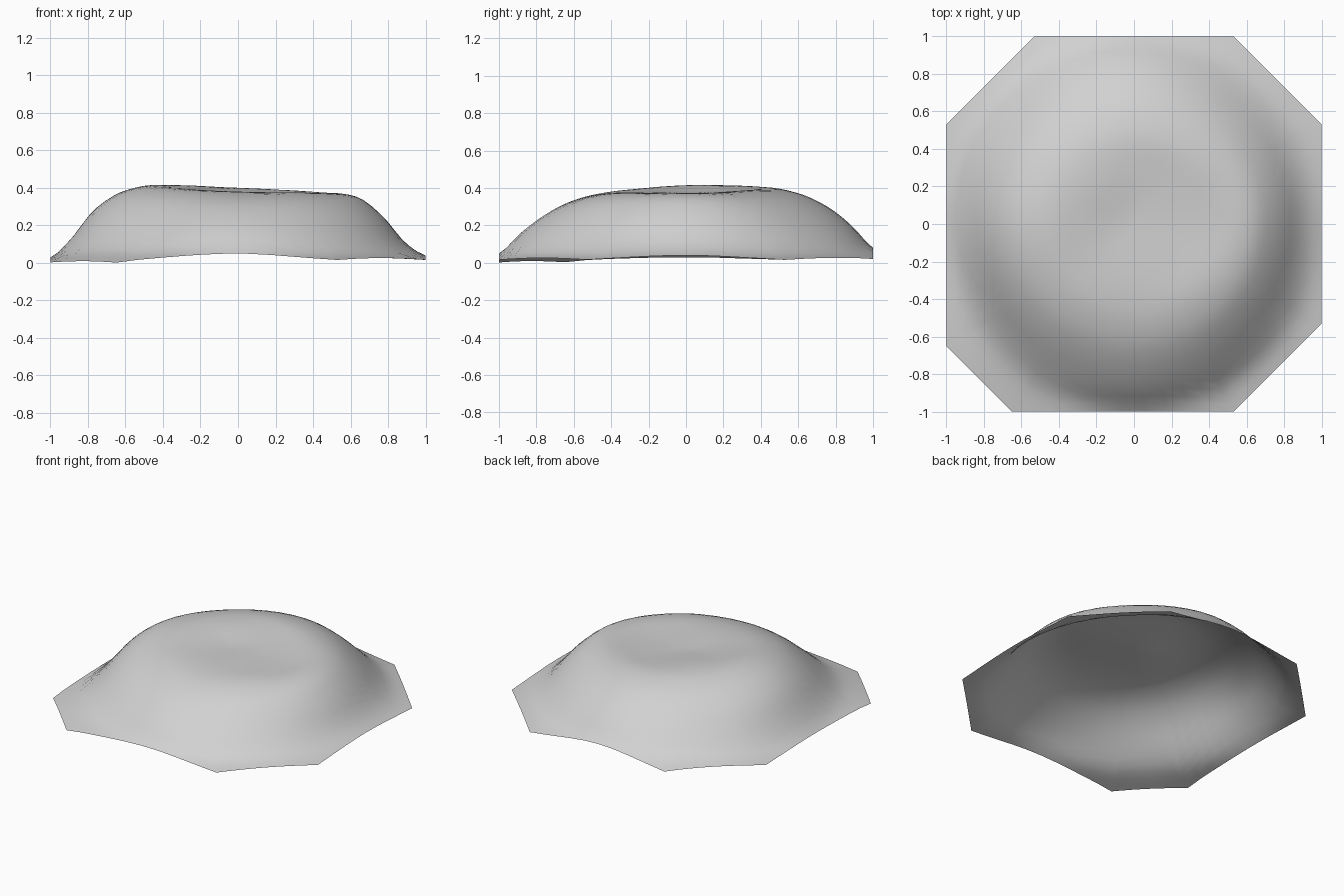
import bpy, bmesh, math
from mathutils import Vector

old = bpy.data.objects.get("Cube")
if old:
    bpy.data.objects.remove(old, do_unlink=True)

# Material
grey = bpy.data.materials.new("light grey")
grey.use_nodes = True
grey.diffuse_color = (0.64, 0.64, 0.64, 1)
grey.node_tree.nodes["Principled BSDF"].inputs["Base Color"].default_value = (0.64, 0.64, 0.64, 1)

# Outline, counter-clockwise from the left rear corner
OUTLINE = [(1, .53), (.53, 1), (-.53, 1), (-1, .53),
           (-1, -.65), (-.65, -1), (.53, -1), (1, -.53)]
# Heights at growing radii, one profile per eighth of a turn from +x
CENTRE = .375
RADII = [0, .3, .45, .55, .66, .78, .89, 1, 1.2]
PROFILES = [
    [.37, .37, .37, .34, .24, .11, .04, .005],
    [.38, .385, .37, .325, .235, .13, .05, .005],
    [.395, .40, .385, .35, .285, .195, .08, 0],
    [.41, .41, .39, .345, .26, .155, .06, .005],
    [.405, .415, .40, .36, .27, .13, .03, .005],
    [.39, .39, .37, .325, .24, .14, .06, 0],
    [.38, .37, .35, .31, .24, .155, .05, 0],
    [.375, .375, .36, .32, .235, .135, .05, .005],
]
SIDE_CUTS = 10
RINGS = 24


def hermite(a, b, slope_a, slope_b, u):
    """Cubic blend from a to b."""
    s = u * u * (3 - 2 * u)
    return a + (b - a) * s + u * (1 - u) * ((1 - u) * slope_a - u * slope_b)


def profile_height(index, radius):
    """Smooth height along one profile, level at the centre."""
    zs = [CENTRE] + PROFILES[index % len(PROFILES)]
    last = len(zs) - 1
    i = next(k for k in range(last) if radius <= RADII[k + 1])

    def slope(k):
        if k == 0:
            return 0
        b = min(k + 1, last)
        return (zs[b] - zs[k - 1]) / (RADII[b] - RADII[k - 1])

    w = RADII[i + 1] - RADII[i]
    return hermite(zs[i], zs[i + 1], w * slope(i), w * slope(i + 1),
                   (radius - RADII[i]) / w)


def height(p):
    """Blend the neighbouring profiles around this direction."""
    turn = (math.atan2(p.y, p.x) % math.tau) / math.tau * len(PROFILES)
    i = int(turn)
    a, b, c, d = (profile_height(i + k, p.length) for k in (-1, 0, 1, 2))
    return hermite(b, c, (c - a) / 2, (d - b) / 2, turn - i)


# Rim points along the straight outline sides
rim = []
for k, corner in enumerate(OUTLINE):
    a, b = Vector(corner), Vector(OUTLINE[(k + 1) % len(OUTLINE)])
    rim += [a.lerp(b, j / SIDE_CUTS) for j in range(SIDE_CUTS)]

# Open domed sheet made of rings from the centre to the rim
bm = bmesh.new()
middle = bm.verts.new((0, 0, CENTRE))
rings = []
for r in range(1, RINGS + 1):
    points = [p * (r / RINGS) for p in rim]
    rings.append([bm.verts.new((p.x, p.y, height(p))) for p in points])
count = len(rim)
for j in range(count):
    n = (j + 1) % count
    bm.faces.new((middle, rings[0][j], rings[0][n]))
    for inner, outer in zip(rings, rings[1:]):
        bm.faces.new((inner[j], outer[j], outer[n], inner[n]))
for face in bm.faces:
    face.smooth = True

mesh = bpy.data.meshes.new("domed_sheet")
bm.to_mesh(mesh)
bm.free()
mesh.materials.append(grey)
sheet = bpy.data.objects.new("domed_sheet", mesh)
bpy.context.collection.objects.link(sheet)
